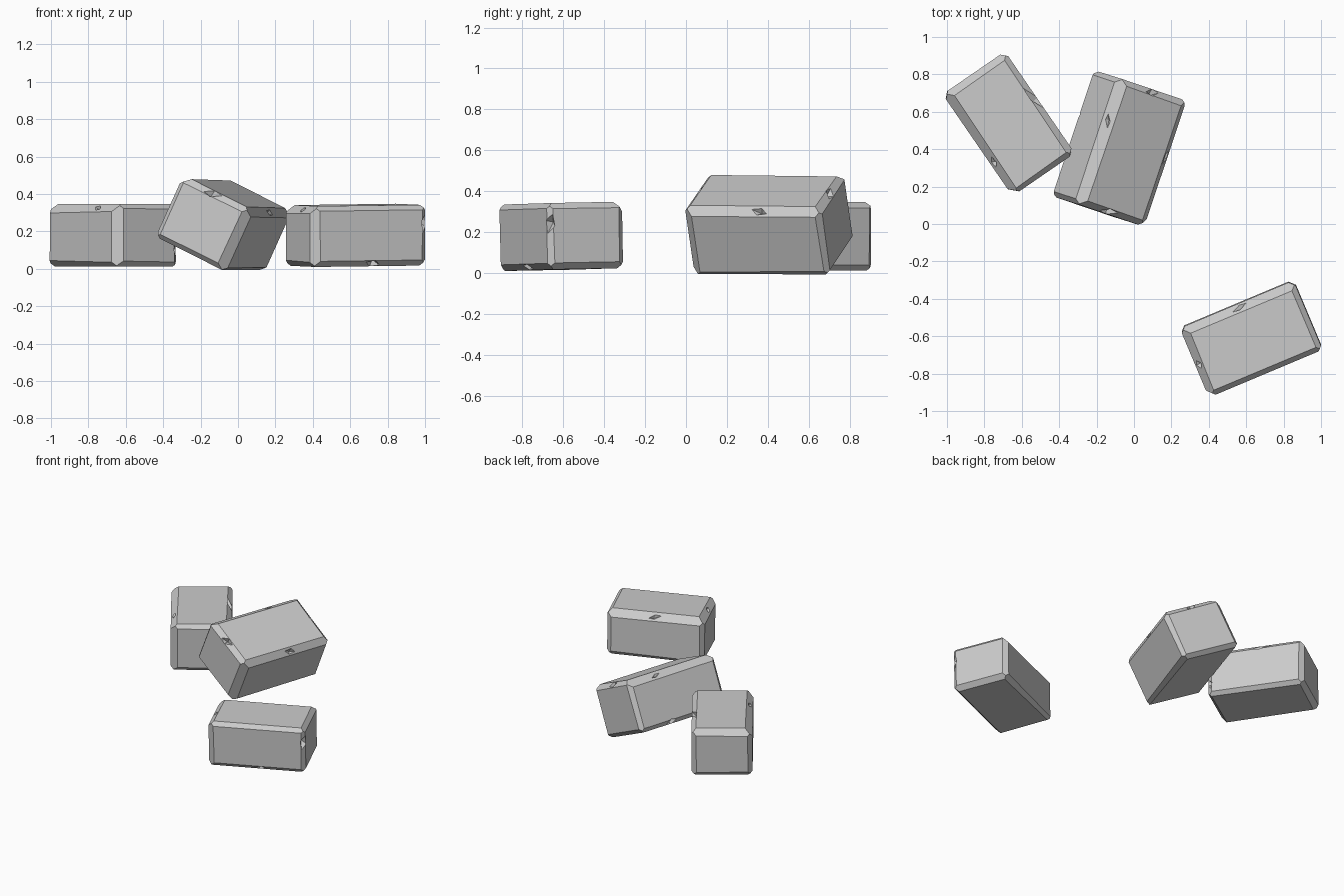
import bpy, bmesh, random
from math import radians
from mathutils import Vector, Matrix, Euler

if "Cube" in bpy.data.objects:
    bpy.data.objects.remove(bpy.data.objects["Cube"])

random.seed(4)


def edge_vec(axis, a, b):
    """Direction of a box edge running along axis, with signs a, b on the other two axes."""
    others = [i for i in range(3) if i != axis]
    v = Vector((0, 0, 0))
    v[others[0]], v[others[1]] = a, b
    return v


def stone_block(name, size, wide):
    """Box with every edge planed off by a slightly uneven chamfer."""
    half = Vector(size) / 2
    bm = bmesh.new()
    bmesh.ops.create_cube(bm, size=1.0)
    bmesh.ops.scale(bm, vec=size, verts=bm.verts)
    for axis in range(3):
        for a in (-1, 1):
            for b in (-1, 1):
                d = edge_vec(axis, a, b)
                leg = wide.get((axis, a, b), random.uniform(0.025, 0.033))
                n = d.copy()
                n[axis] = random.uniform(-0.02, 0.02)
                n.normalize()
                point = Vector([d[i] * half[i] for i in range(3)]) - d * leg / 2
                cut = bmesh.ops.bisect_plane(
                    bm, geom=bm.verts[:] + bm.edges[:] + bm.faces[:],
                    plane_co=point, plane_no=n, clear_outer=True)
                edges = [e for e in cut["geom_cut"] if isinstance(e, bmesh.types.BMEdge)]
                bmesh.ops.contextual_create(bm, geom=edges)
    bmesh.ops.remove_doubles(bm, verts=bm.verts, dist=1e-4)
    bmesh.ops.recalc_face_normals(bm, faces=bm.faces)
    return make_object(name, bm)


def make_object(name, bm):
    mesh = bpy.data.meshes.new(name)
    bm.to_mesh(mesh)
    bm.free()
    obj = bpy.data.objects.new(name, mesh)
    bpy.context.collection.objects.link(obj)
    return obj


def chip_cutter(size, chips):
    """Long pointed octahedra sitting on the chamfers."""
    half = Vector(size) / 2
    bm = bmesh.new()
    for axis, a, b, along, length in chips:
        d = edge_vec(axis, a, b)
        centre = Vector([d[i] * (half[i] - 0.012) for i in range(3)])
        centre[axis] = along
        x = Vector((0, 0, 0))
        x[axis] = 1
        z = d.normalized()
        y = z.cross(x)
        frame = Matrix((x, y, z)).transposed().to_4x4()
        twist = Matrix.Rotation(radians(random.choice((-16, 16))), 4, 'Z')
        scale = Matrix.Diagonal((length, 0.028, 0.036, 1))
        m = Matrix.Translation(centre) @ frame @ twist @ scale
        top, low = bm.verts.new(m @ Vector((0.2, 0, 1))), bm.verts.new(m @ Vector((0.2, 0, -1)))
        ring = [bm.verts.new(m @ Vector(p)) for p in
                ((1, 0, 0), (0.2, 1, 0), (-1, 0, 0), (-0.1, -1, 0))]
        for i in range(4):
            p, q = ring[i], ring[(i + 1) % 4]
            bm.faces.new((p, q, top))
            bm.faces.new((q, p, low))
    bmesh.ops.recalc_face_normals(bm, faces=bm.faces)
    return make_object("chip_cutter", bm)


def place(name, size, loc, rot, wide, chips):
    block = stone_block(name, size, wide)
    cutter = chip_cutter(size, chips)
    cutter.hide_render = True
    mod = block.modifiers.new("chips", 'BOOLEAN')
    mod.operation, mod.solver, mod.object = 'DIFFERENCE', 'EXACT', cutter
    graph = bpy.context.evaluated_depsgraph_get()
    chipped = bpy.data.meshes.new_from_object(block.evaluated_get(graph))
    block.modifiers.clear()
    block.data = chipped
    bpy.data.objects.remove(cutter)
    block.location = loc
    block.rotation_euler = Euler([radians(r) for r in rot])


# chamfers and chips: (axis the edge runs along, sign, sign[, position, half length])
# left block, lying flat
place("left_block", (0.66, 0.405, 0.335), (-0.67, 0.536, 0.18), (0, 0, -55.5),
      {(0, -1, 1): 0.045, (2, 1, -1): 0.045, (1, -1, 1): 0.04},
      [(0, 1, 1, -0.04, 0.09), (0, -1, 1, 0.12, 0.05), (2, 1, 1, -0.08, 0.04)])

# right block, lying flat
place("right_block", (0.66, 0.402, 0.325), (0.627, -0.612, 0.179), (1, -0.7, 22.8),
      {(0, 1, 1): 0.047, (1, -1, 1): 0.042, (2, -1, -1): 0.042},
      [(0, 1, 1, 0.0, 0.08), (1, -1, 1, -0.02, 0.04), (2, 1, -1, 0.06, 0.05),
       (0, -1, -1, 0.02, 0.05)])

# middle block, slightly larger and tipped on its long edge
place("tilted_block", (0.71, 0.433, 0.363), (-0.076, 0.403, 0.24), (25.5, 0.5, 71.5),
      {(0, 1, 1): 0.05, (2, -1, -1): 0.045, (0, -1, 1): 0.04},
      [(0, 1, 1, 0.11, 0.08), (0, -1, 1, 0.03, 0.06), (1, -1, 1, 0.02, 0.06),
       (1, 1, 1, 0.0, 0.05), (0, 1, -1, 0.1, 0.04)])
